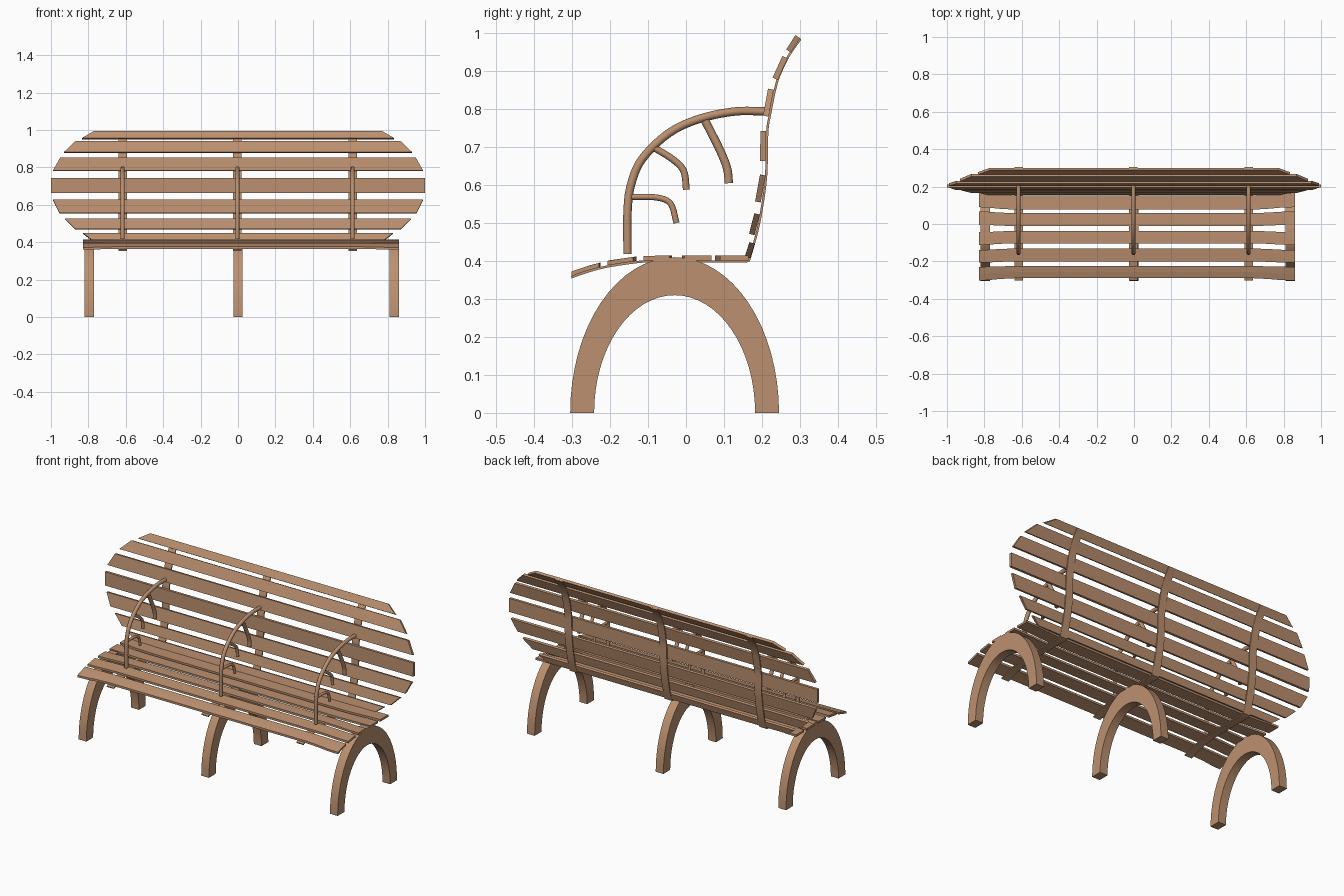
import bpy, bmesh, math
from mathutils import Vector

if "Cube" in bpy.data.objects:
    bpy.data.objects.remove(bpy.data.objects["Cube"])

wood = bpy.data.materials.new("tan wood")
wood.diffuse_color = (0.50, 0.28, 0.16, 1)
wood.use_nodes = True
wood.node_tree.nodes["Principled BSDF"].inputs["Base Color"].default_value = wood.diffuse_color


def finish(name, verts, faces, smooth=False):
    me = bpy.data.meshes.new(name)
    me.from_pydata(verts, [], faces)
    bm = bmesh.new()
    bm.from_mesh(me)
    bmesh.ops.recalc_face_normals(bm, faces=bm.faces)
    bm.to_mesh(me)
    bm.free()
    me.materials.append(wood)
    ob = bpy.data.objects.new(name, me)
    bpy.context.collection.objects.link(ob)
    if smooth:
        bpy.context.view_layer.objects.active = ob
        ob.select_set(True)
        bpy.ops.object.shade_smooth_by_angle(angle=math.radians(35))
        ob.select_set(False)
    return ob


def loft(name, rings, smooth=False):
    """Skin matching closed rings and cap both ends."""
    n = len(rings[0])
    verts = [v for r in rings for v in r]
    faces = [(i * n + j, i * n + (j + 1) % n, (i + 1) * n + (j + 1) % n, (i + 1) * n + j)
             for i in range(len(rings) - 1) for j in range(n)]
    last = (len(rings) - 1) * n
    faces += [tuple(range(n)), tuple(range(last, last + n))]
    return finish(name, verts, faces, smooth)


def curve(pts, steps=5):
    """Catmull-Rom resampling of a (y, z) path."""
    p = [Vector(q) for q in pts]
    p = [2 * p[0] - p[1]] + p + [2 * p[-1] - p[-2]]
    out = []
    for i in range(1, len(p) - 2):
        a, b, c, d = p[i - 1:i + 3]
        for s in range(steps):
            t = s / steps
            out.append(0.5 * (2 * b + (c - a) * t + (2 * a - 5 * b + 4 * c - d) * t * t
                              + (3 * b - a - 3 * c + d) * t ** 3))
    return out + [p[-2]]


def directions(path):
    return [(path[min(i + 1, len(path) - 1)] - path[max(i - 1, 0)]).normalized()
            for i in range(len(path))]


def strap(name, x, width, path, t):
    rings = []
    for p, d in zip(path, directions(path)):
        q = p + Vector((d.y, -d.x)) * t
        rings.append([(x - width / 2, *p), (x + width / 2, *p),
                      (x + width / 2, *q), (x - width / 2, *q)])
    return loft(name, rings, True)


def tube(name, x, path, r, sides=12):
    rings = []
    for p, d in zip(path, directions(path)):
        ring = []
        for k in range(sides):
            a = 2 * math.pi * k / sides
            q = p + Vector((-d.y, d.x)) * r * math.sin(a)
            ring.append((x + r * math.cos(a), *q))
        rings.append(ring)
    return loft(name, rings, True)


# Arched legs
for label, x in (("left", -0.795), ("middle", 0.0), ("right", 0.835)):
    rings = []
    for i in range(33):
        a = math.pi * i / 32
        c, s = math.cos(a), math.sin(a)
        o = (-0.03 + 0.275 * c, 0.41 * s)
        n = (-0.03 + 0.212 * c, 0.31 * s)
        rings.append([(x - .025, *o), (x + .025, *o), (x + .025, *n), (x - .025, *n)])
    loft(label + "_arch_leg", rings, True)

# Seat slats: curved down at the front, shifted a little at the ends
seat_curve = [(-0.303, 0.360), (-0.25, 0.378), (-0.20, 0.390), (-0.13, 0.400), (-0.09, 0.402), (0.168, 0.402)]


def seat_z(y):
    for (y0, z0), (y1, z1) in zip(seat_curve, seat_curve[1:]):
        if y <= y1:
            return z0 + (z1 - z0) * (y - y0) / (y1 - y0)
    return 0.402


seat_slats = [(-0.290, -0.225, -0.302, -0.229), (-0.200, -0.131, -0.207, -0.139),
              (-0.103, -0.037, -0.112, -0.044), (-0.011, 0.058, -0.004, 0.067),
              (0.077, 0.153, 0.090, 0.165)]
stations = [(-.83, 1), (-.78, .85), (-.72, .35), (-.64, 0), (0, 0),
            (.64, 0), (.72, .35), (.79, .85), (.86, 1)]
for i, (m0, m1, e0, e1) in enumerate(seat_slats):
    rings = []
    for x, f in stations:
        a, b = m0 + (e0 - m0) * f, m1 + (e1 - m1) * f
        ys = [a, (a + b) / 2, b]
        rings.append([(x, y, seat_z(y)) for y in ys]
                     + [(x, y, seat_z(y) + 0.012) for y in reversed(ys)])
    loft(f"seat_slat_{i + 1}", rings)

# Back slats: bottom (y, z, half width), top (y, z, half width)
back_slats = [((.155, .412, .78), (.167, .450, .83)), ((.166, .472, .87), (.180, .526, .925)),
              ((.182, .557, .955), (.195, .628, .99)), ((.195, .663, 1.0), (.196, .743, 1.0)),
              ((.203, .783, .99), (.216, .854, .95)), ((.228, .883, .93), (.254, .940, .87)),
              ((.264, .957, .835), (.288, .995, .77))]
for i, (b, t) in enumerate(back_slats):
    d = Vector((t[0] - b[0], t[1] - b[1])).normalized()
    n = Vector((d.y, -d.x)) * 0.015
    rings = []
    for s in (-1, 1):
        rings.append([(s * b[2], b[0], b[1]), (s * t[2], t[0], t[1]),
                      (s * t[2], t[0] + n.x, t[1] + n.y), (s * b[2], b[0] + n.x, b[1] + n.y)])
    loft(f"back_slat_{i + 1}", rings)

# Support straps run under the seat and up behind the back
back_curve = [(.163, .402), (.183, .472), (.196, .535), (.208, .625), (.211, .74),
              (.218, .785), (.231, .85), (.243, .89), (.268, .942), (.299, .987)]
strap_path = curve(seat_curve[:-1] + [(0.05, 0.402), (0.160, 0.402)], 3) + curve(back_curve, 4)

# Armrests with three curling branches
arm = [(-.154, .418), (-.154, .53), (-.145, .60), (-.116, .668), (-.045, .737),
       (.037, .775), (.13, .794), (.208, .794)]
branches = [([(-.145, .569), (-.075, .567), (-.040, .550), (-.025, .500)], .008),
            ([(-.085, .699), (-.035, .668), (-.006, .637), (.001, .588)], .009),
            ([(.050, .770), (.088, .695), (.108, .645), (.113, .605)], .011)]
for label, x in (("left", -0.617), ("middle", -0.003), ("right", 0.613)):
    strap(label + "_support_strap", x, 0.046, strap_path, 0.006)
    tube(label + "_armrest", x, curve(arm), 0.011)
    for i, (pts, r) in enumerate(branches):
        tube(f"{label}_armrest_branch_{i + 1}", x, curve(pts), r)
